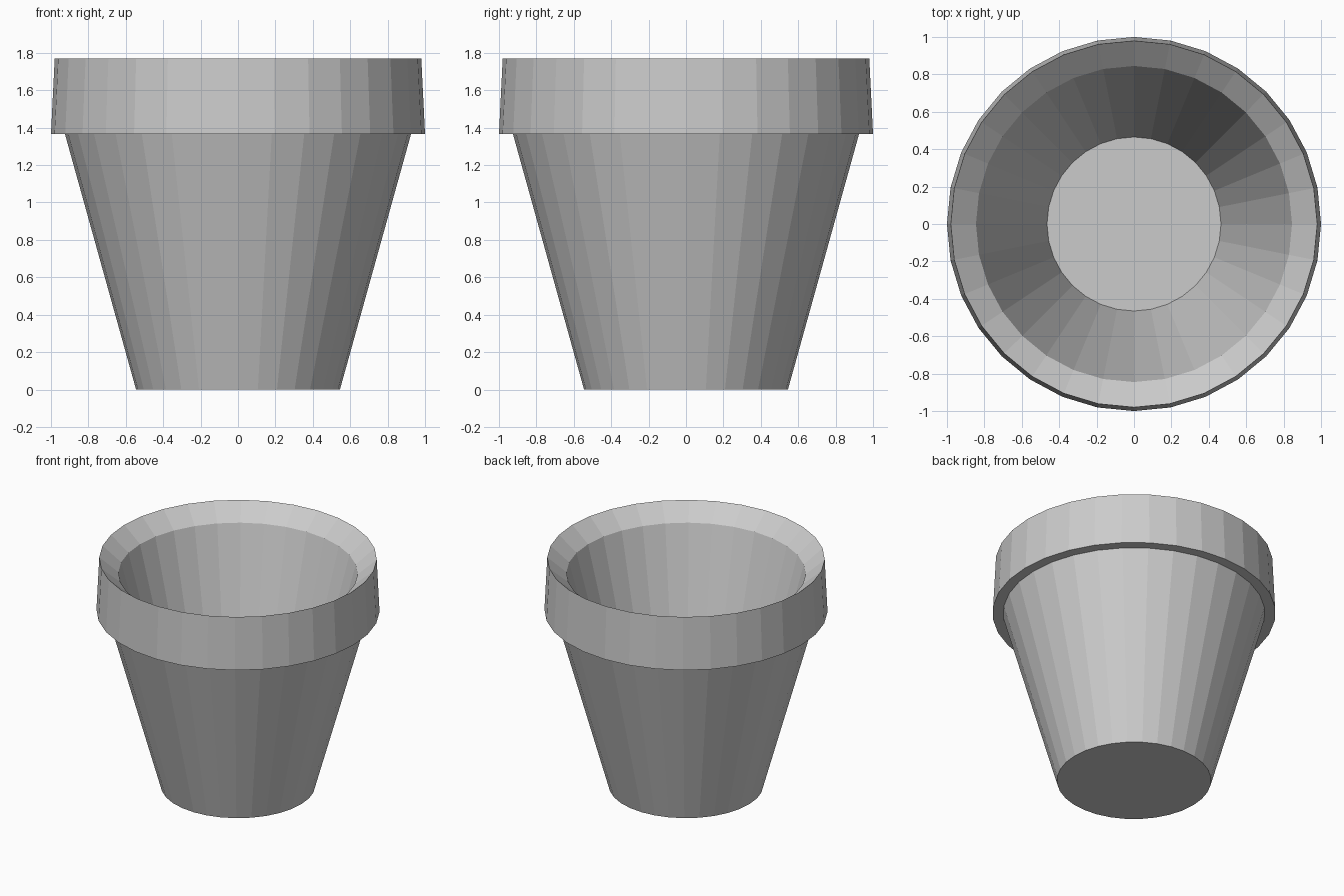
import bpy, bmesh
from math import cos, sin, tau

if "Cube" in bpy.data.objects:
    bpy.data.objects.remove(bpy.data.objects["Cube"])

SIDES = 32


def lathe(name, profile):
    """Revolve a (radius, z) profile about z, capping both ends with a flat disc."""
    bm = bmesh.new()
    rings = [[bm.verts.new((r * cos(tau * i / SIDES), r * sin(tau * i / SIDES), z))
              for i in range(SIDES)] for r, z in profile]
    for a, b in zip(rings, rings[1:]):
        for i in range(SIDES):
            j = (i + 1) % SIDES
            bm.faces.new((a[i], a[j], b[j], b[i]))
    bm.faces.new(rings[0][::-1])
    bm.faces.new(rings[-1])
    bmesh.ops.recalc_face_normals(bm, faces=bm.faces)
    mesh = bpy.data.meshes.new(name)
    bm.to_mesh(mesh)
    bm.free()
    obj = bpy.data.objects.new(name, mesh)
    bpy.context.collection.objects.link(obj)
    return obj


# Flower pot: base, tapered wall, overhanging rim, sharp lip, inner bevel, inner floor
lathe("flower_pot", [
    (0.545, 0.0),
    (0.925, 1.365),
    (1.0, 1.365),
    (0.98, 1.77),
    (0.845, 1.655),
    (0.465, 0.2),
])
